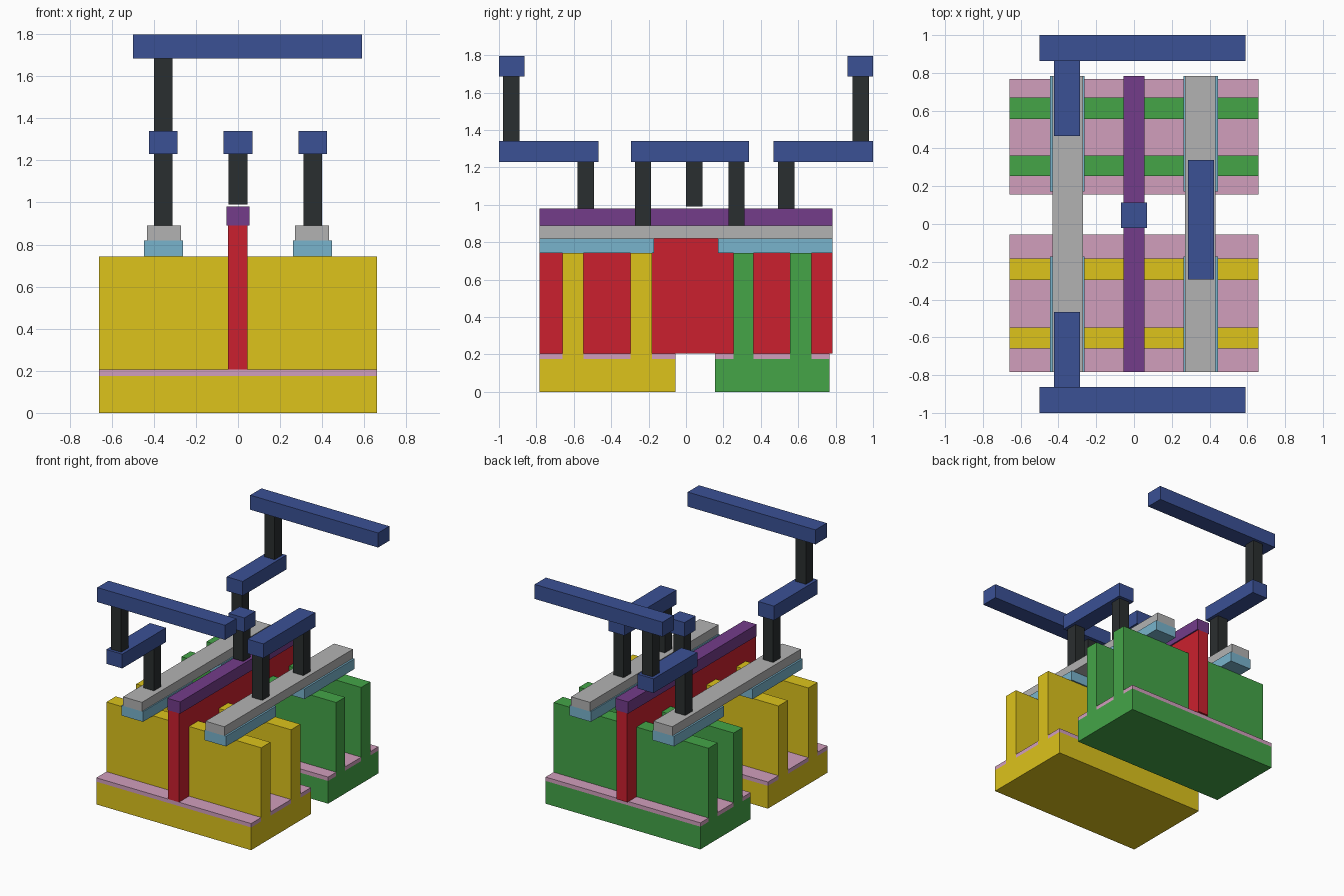
import bpy, bmesh

if "Cube" in bpy.data.objects:
    bpy.data.objects.remove(bpy.data.objects["Cube"])


def material(name, rgb):
    # 0-255 display colour to linear
    m = bpy.data.materials.new(name)
    m.diffuse_color = [(c / 255) ** 2.2 for c in rgb] + [1]
    m.use_nodes = True
    m.node_tree.nodes["Principled BSDF"].inputs["Base Color"].default_value = m.diffuse_color
    return m


YELLOW = material("yellow", (220, 194, 33))
GREEN = material("green", (70, 163, 73))
PINK = material("pink", (208, 157, 187))
RED = material("red", (202, 37, 50))
PURPLE = material("purple", (115, 62, 137))
CYAN = material("cyan", (120, 178, 203))
GREY = material("light_grey", (177, 177, 177))
BLACK = material("charcoal", (46, 50, 51))
BLUE = material("blue", (61, 82, 148))


def prism(name, profile, x0, x1, mat):
    """Extrude a (y, z) profile along x."""
    bm = bmesh.new()
    face = bm.faces.new([bm.verts.new((x0, y, z)) for y, z in profile])
    new = bmesh.ops.extrude_face_region(bm, geom=[face])["geom"]
    verts = [g for g in new if isinstance(g, bmesh.types.BMVert)]
    bmesh.ops.translate(bm, verts=verts, vec=(x1 - x0, 0, 0))
    bmesh.ops.recalc_face_normals(bm, faces=bm.faces)
    mesh = bpy.data.meshes.new(name)
    bm.to_mesh(mesh)
    bm.free()
    mesh.materials.append(mat)
    obj = bpy.data.objects.new(name, mesh)
    bpy.context.collection.objects.link(obj)
    return obj


def box(name, x, y, z, mat):
    return prism(name, [(y[0], z[0]), (y[1], z[0]), (y[1], z[1]), (y[0], z[1])],
                 x[0], x[1], mat)


HALF = 0.66
BASE, OXIDE, FIN = 0.175, 0.205, 0.742
RAIL0, RAIL1, GATE = 0.742, 0.82, 0.89

# Two finned substrates with insulating strips between the fins
sides = [("front", YELLOW, (-0.783, -0.055), [(-0.66, -0.547), (-0.297, -0.183)]),
         ("back", GREEN, (0.155, 0.768), [(0.253, 0.362), (0.557, 0.67)])]
for side, mat, (y0, y1), fins in sides:
    profile = [(y0, 0), (y0, BASE)]
    for a, b in fins:
        profile += [(a, BASE), (a, FIN), (b, FIN), (b, BASE)]
    profile += [(y1, BASE), (y1, 0)]
    prism(f"{side}_substrate", profile, -HALF, HALF, mat)
    edges = [y0, *fins[0], *fins[1], y1]
    for i in range(0, 6, 2):
        box(f"{side}_insulator_{i // 2}", (-HALF, HALF), edges[i:i + 2], (BASE, OXIDE), PINK)

# Gate wall, notched over every fin, with its cap strip
profile = [(-0.783, GATE), (-0.783, OXIDE)]
for a, b in sides[0][3] + sides[1][3]:
    profile += [(a, OXIDE), (a, FIN), (b, FIN), (b, OXIDE)]
profile += [(0.783, OXIDE), (0.783, GATE)]
prism("gate_wall", profile, -0.047, 0.045, RED)
box("gate_cap", (-0.055, 0.055), (-0.783, 0.783), (GATE, 0.98), PURPLE)

# Contact pads and rails on both sides of the gate
for label, s in (("left", -1), ("right", 1)):
    box(f"{label}_rail", sorted((s * 0.271, s * 0.432)), (-0.783, 0.783), (RAIL1, GATE), GREY)
    for end, t in (("front", -1), ("back", 1)):
        box(f"{label}_{end}_pad", sorted((s * 0.262, s * 0.446)),
            sorted((t * 0.172, t * 0.783)), (RAIL0, RAIL1), CYAN)

# Raised wiring: posts and bars
LEFT, RIGHT, MID = -0.355, 0.355, 0.0


def post(name, x, y, z0, z1):
    box(name, (x - 0.044, x + 0.044), (y - 0.044, y + 0.044), (z0, z1), BLACK)


def bar(name, x, y0, y1):
    box(name, (x - 0.068, x + 0.068), (y0, y1), (1.23, 1.34), BLUE)


for end, t in (("front", -1), ("back", 1)):
    post(f"{end}_lower_post", LEFT, t * 0.535, GATE, 1.23)
    bar(f"{end}_link_bar", LEFT, *sorted((t * 0.467, t)))
    post(f"{end}_upper_post", LEFT, t * 0.934, 1.34, 1.685)
    box(f"{end}_top_bar", (-0.5, 0.59), sorted((t * 0.863, t)), (1.685, 1.797), BLUE)

post("output_post_front", RIGHT, -0.23, GATE, 1.23)
post("output_post_back", RIGHT, 0.27, GATE, 1.23)
bar("output_bar", RIGHT, -0.295, 0.338)
post("gate_post", MID, 0.045, 0.99, 1.23)
bar("gate_terminal", MID, -0.02, 0.115)
